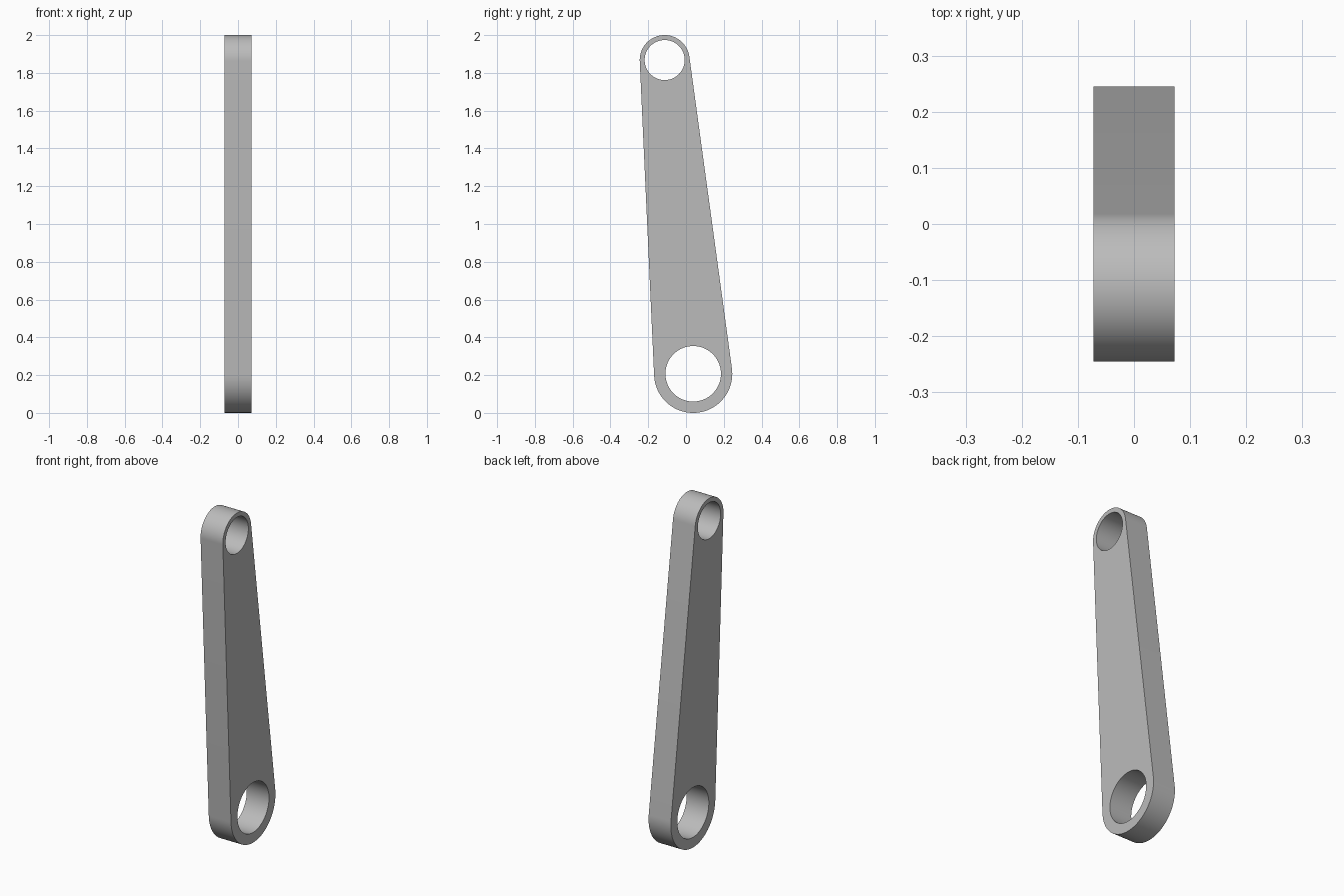
import bpy, bmesh, math
from mathutils import Vector

cube = bpy.data.objects.get("Cube")
if cube:
    bpy.data.objects.remove(cube, do_unlink=True)

HALF_WIDTH = 0.0725
# Eye centres in (y, z), outer radius, bore radius
low, low_r, low_bore = Vector((0.038, 0.207)), 0.207, 0.147
top, top_r, top_bore = Vector((-0.113, 1.868)), 0.132, 0.106


def arc(centre, radius, start, sweep, count):
    """Points in the YZ plane, on the right-hand side face."""
    return [Vector((-HALF_WIDTH,
                    centre.x + radius * math.cos(start + sweep * i / count),
                    centre.y + radius * math.sin(start + sweep * i / count)))
            for i in range(count + 1)]


def add_loop(bm, points):
    verts = [bm.verts.new(p) for p in points]
    return [bm.edges.new((v, verts[(i + 1) % len(verts)])) for i, v in enumerate(verts)]


# Outline: two end arcs joined by their common tangents
axis = top - low
lean = math.atan2(axis.y, axis.x)
tangent = math.acos((low_r - top_r) / axis.length)
outline = (arc(top, top_r, lean - tangent, 2 * tangent, 48)
           + arc(low, low_r, lean + tangent, 2 * (math.pi - tangent), 48))

bm = bmesh.new()
edges = add_loop(bm, outline)
for centre, bore in ((low, low_bore), (top, top_bore)):
    edges += add_loop(bm, arc(centre, bore, 0, 2 * math.pi, 72)[:-1])

# Fill the side face around the bores, then extrude across the width
bmesh.ops.triangle_fill(bm, use_beauty=True, use_dissolve=False, edges=edges)
result = bmesh.ops.extrude_face_region(bm, geom=bm.faces[:], use_keep_orig=True)
moved = [g for g in result["geom"] if isinstance(g, bmesh.types.BMVert)]
bmesh.ops.translate(bm, verts=moved, vec=(2 * HALF_WIDTH, 0, 0))
bmesh.ops.recalc_face_normals(bm, faces=bm.faces[:])

mesh = bpy.data.meshes.new("link_arm")
bm.to_mesh(mesh)
bm.free()
link_arm = bpy.data.objects.new("link_arm", mesh)
bpy.context.collection.objects.link(link_arm)

# Plain grey metal
grey = bpy.data.materials.new("plain_grey")
grey.use_nodes = True
colour = (0.5, 0.5, 0.5, 1)
grey.diffuse_color = colour
grey.node_tree.nodes["Principled BSDF"].inputs["Base Color"].default_value = colour
mesh.materials.append(grey)

# Smooth round walls, crisp rims
bpy.ops.object.select_all(action="DESELECT")
link_arm.select_set(True)
bpy.context.view_layer.objects.active = link_arm
bpy.ops.object.shade_smooth_by_angle(angle=math.radians(30))
